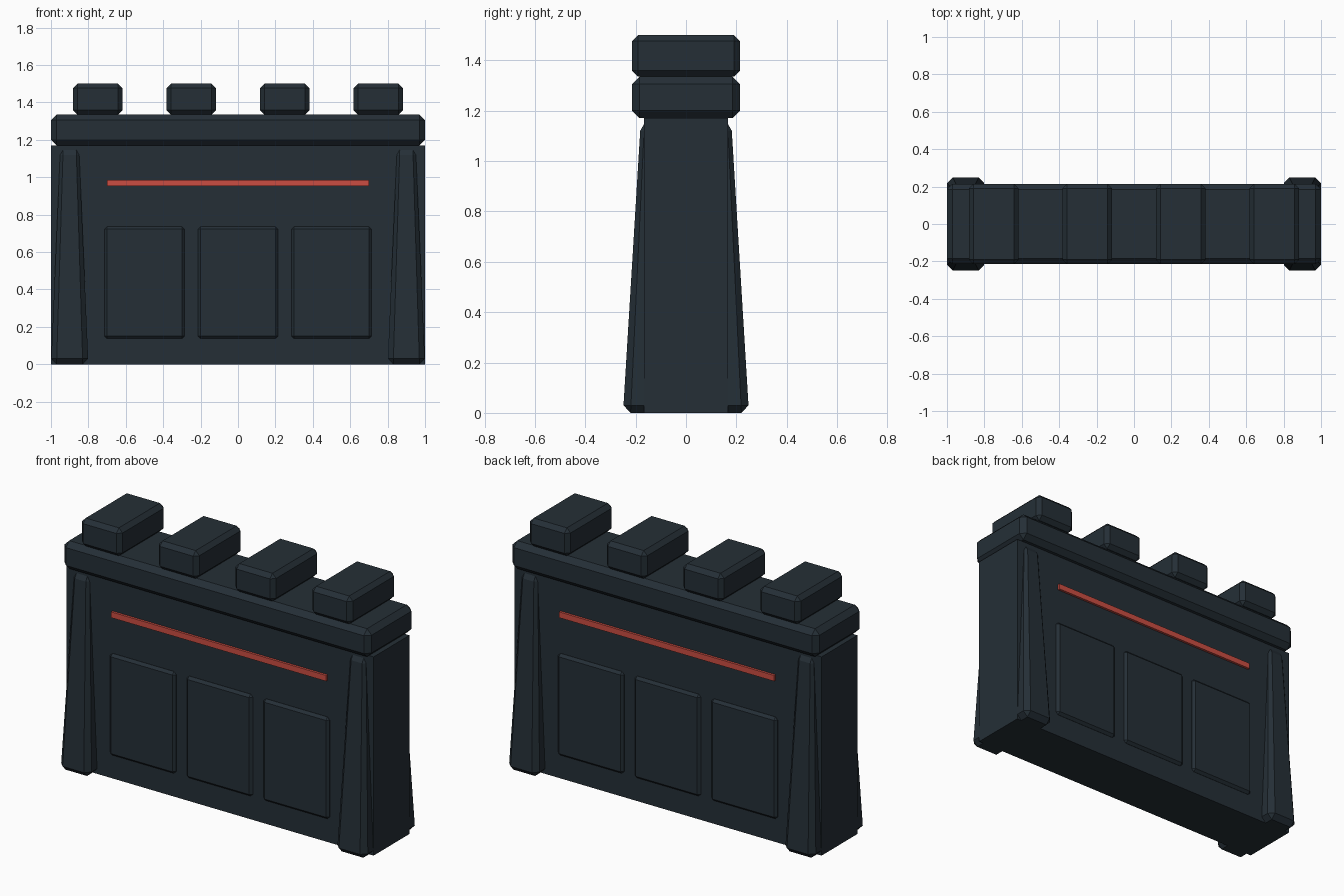
import bpy
import bmesh
from mathutils import Vector

cube = bpy.data.objects.get("Cube")
if cube:
    bpy.data.objects.remove(cube, do_unlink=True)


def make_material(name, rgb):
    mat = bpy.data.materials.new(name)
    mat.use_nodes = True
    colour = (*rgb, 1.0)
    mat.diffuse_color = colour
    mat.node_tree.nodes["Principled BSDF"].inputs["Base Color"].default_value = colour
    return mat


dark_slate = make_material("dark_slate", (0.018, 0.028, 0.037))
signal_red = make_material("signal_red", (0.6, 0.075, 0.055))


def box(name, low, high, mat, bevel=0.0, taper=1.0):
    """Chamfered box between two corners, narrowing upwards about its own axis."""
    low, high = Vector(low), Vector(high)
    centre, size = (low + high) / 2, high - low
    bm = bmesh.new()
    bmesh.ops.create_cube(bm, size=1)
    for v in bm.verts:
        v.co = centre + v.co * size
    if bevel:
        bmesh.ops.bevel(bm, geom=bm.edges[:], offset=bevel, segments=1,
                        affect='EDGES', clamp_overlap=True)
    for v in bm.verts:
        s = 1 + (taper - 1) * (v.co.z - low.z) / size.z
        v.co.x = centre.x + (v.co.x - centre.x) * s
        v.co.y = centre.y + (v.co.y - centre.y) * s
    bmesh.ops.recalc_face_normals(bm, faces=bm.faces[:])
    mesh = bpy.data.meshes.new(name)
    bm.to_mesh(mesh)
    bm.free()
    mesh.materials.append(mat)
    obj = bpy.data.objects.new(name, mesh)
    bpy.context.collection.objects.link(obj)
    return obj


# Wall and its overhanging cap
box("wall_body", (-1, -0.167, 0), (1, 0.167, 1.17), dark_slate)
box("wall_cap", (-1, -0.215, 1.17), (1, 0.215, 1.335), dark_slate, 0.03)

# Battlements
for i in range(4):
    x = -0.75 + 0.5 * i
    box(f"merlon_{i + 1}", (x - 0.132, -0.215, 1.335), (x + 0.132, 0.215, 1.5),
        dark_slate, 0.024)

# Details repeated on the front and back faces
for face, sy in (("front", -1), ("back", 1)):
    # Tapered corner buttresses
    for side, sx in (("left", 1), ("right", -1)):
        c = Vector((0.9 * sx, 0.11 * sy, 0.575))
        half = Vector((0.1, 0.14, 0.575))
        box(f"{face}_{side}_buttress", c - half, c + half, dark_slate, 0.03, 0.5)

    # Raised panels, set partly into the wall
    for i in range(3):
        c = Vector((0.5 * (i - 1), 0.163 * sy, 0.437))
        half = Vector((0.215, 0.02, 0.3))
        box(f"{face}_panel_{i + 1}", c - half, c + half, dark_slate, 0.015)

    # Red stripe
    c = Vector((0, 0.167 * sy, 0.969))
    half = Vector((0.7, 0.014, 0.017))
    box(f"{face}_stripe", c - half, c + half, signal_red)
